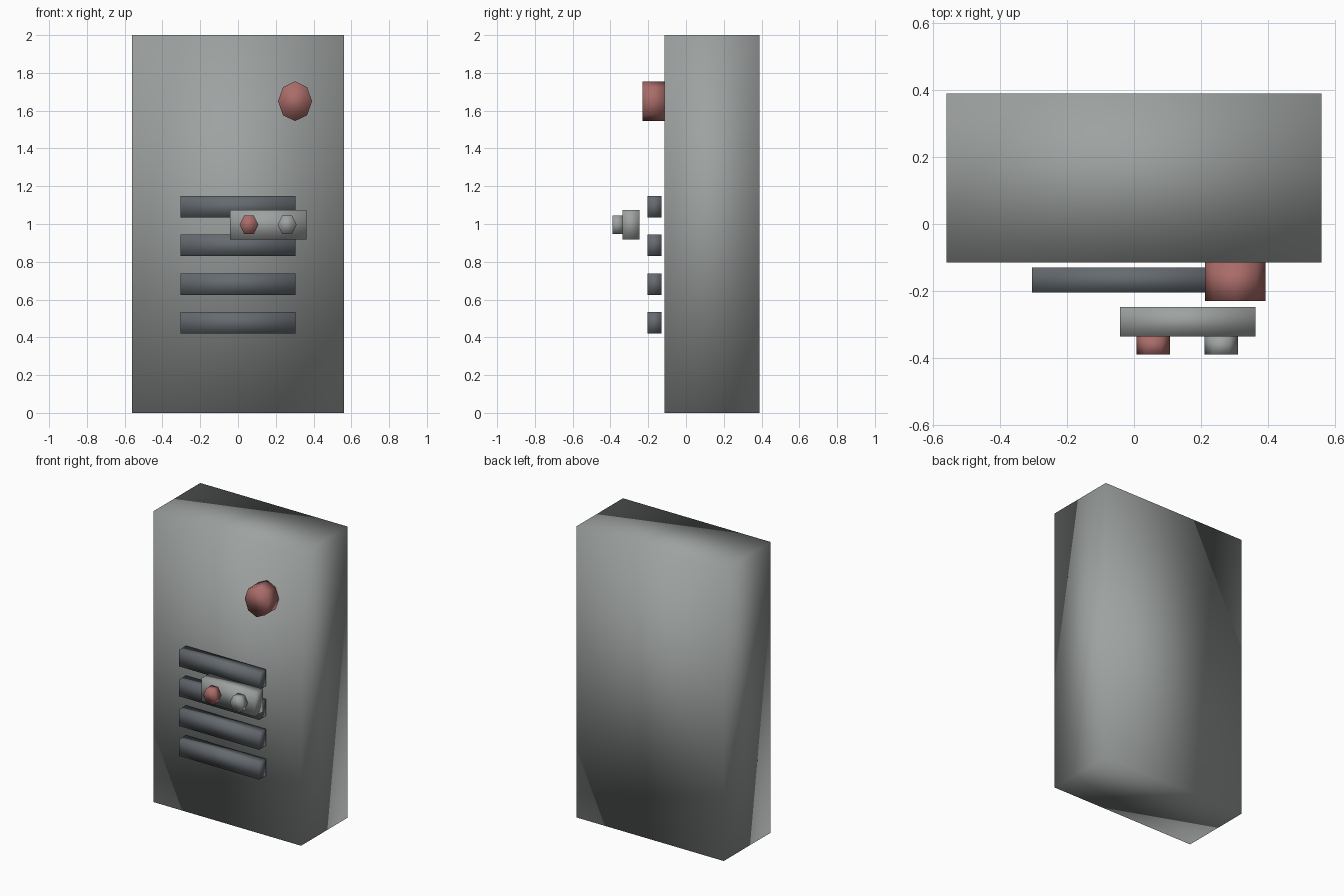
import bpy
from math import pi, cos
from mathutils import Matrix

old = bpy.data.objects.get("Cube")
if old:
    bpy.data.objects.remove(old, do_unlink=True)


def material(name, rgb):
    mat = bpy.data.materials.new(name)
    mat.use_nodes = True
    mat.diffuse_color = (*rgb, 1)
    mat.node_tree.nodes["Principled BSDF"].inputs["Base Color"].default_value = (*rgb, 1)
    return mat


grey = material("cabinet grey", (0.34, 0.36, 0.355))
dark = material("dark slate", (0.13, 0.145, 0.16))
red = material("dull red", (0.40, 0.15, 0.14))


def finish(name, mat, matrix):
    """Bake the placement and shade smooth across every edge."""
    ob = bpy.context.object
    ob.name = name
    ob.data.transform(matrix)
    ob.data.materials.append(mat)
    bpy.ops.object.shade_smooth()
    return ob


def box(name, mat, x, y, z):
    """Box from its (min, max) range along each axis."""
    bpy.ops.mesh.primitive_cube_add(size=1)
    mid = [sum(r) / 2 for r in (x, y, z)]
    size = [r[1] - r[0] for r in (x, y, z)]
    return finish(name, mat, Matrix.Translation(mid) @ Matrix.Diagonal((*size, 1)))


def knob(name, mat, sides, x, z, rx, rz, y):
    """Low-sided prism lying along y, with a corner pointing sideways."""
    bpy.ops.mesh.primitive_cylinder_add(vertices=sides, radius=1, depth=1)
    turn = Matrix.Rotation(pi / 2, 4, "X") @ Matrix.Rotation(pi / 2, 4, "Z")
    scale = Matrix.Diagonal((rx, y[1] - y[0], rz, 1))
    return finish(name, mat, Matrix.Translation((x, sum(y) / 2, z)) @ scale @ turn)


# Cabinet body
box("cabinet", grey, (-0.56, 0.56), (-0.115, 0.39), (0, 2))

# Round lamp near the top
knob("lamp", red, 8, 0.302, 1.65, 0.09, 0.105, (-0.23, -0.115))

# Row of slats floating just off the front
for i in range(4):
    z = 1.092 - i * 0.205
    box(f"slat_{i + 1}", dark, (-0.305, 0.305), (-0.205, -0.13), (z - 0.057, z + 0.057))

# Switch plate with two hexagonal buttons
box("switch_plate", grey, (-0.042, 0.362), (-0.335, -0.247), (0.918, 1.075))
for name, mat, x in (("red_button", red, 0.058), ("grey_button", grey, 0.26)):
    knob(name, mat, 6, x, 0.996, 0.05, 0.05 / cos(pi / 6), (-0.39, -0.335))
